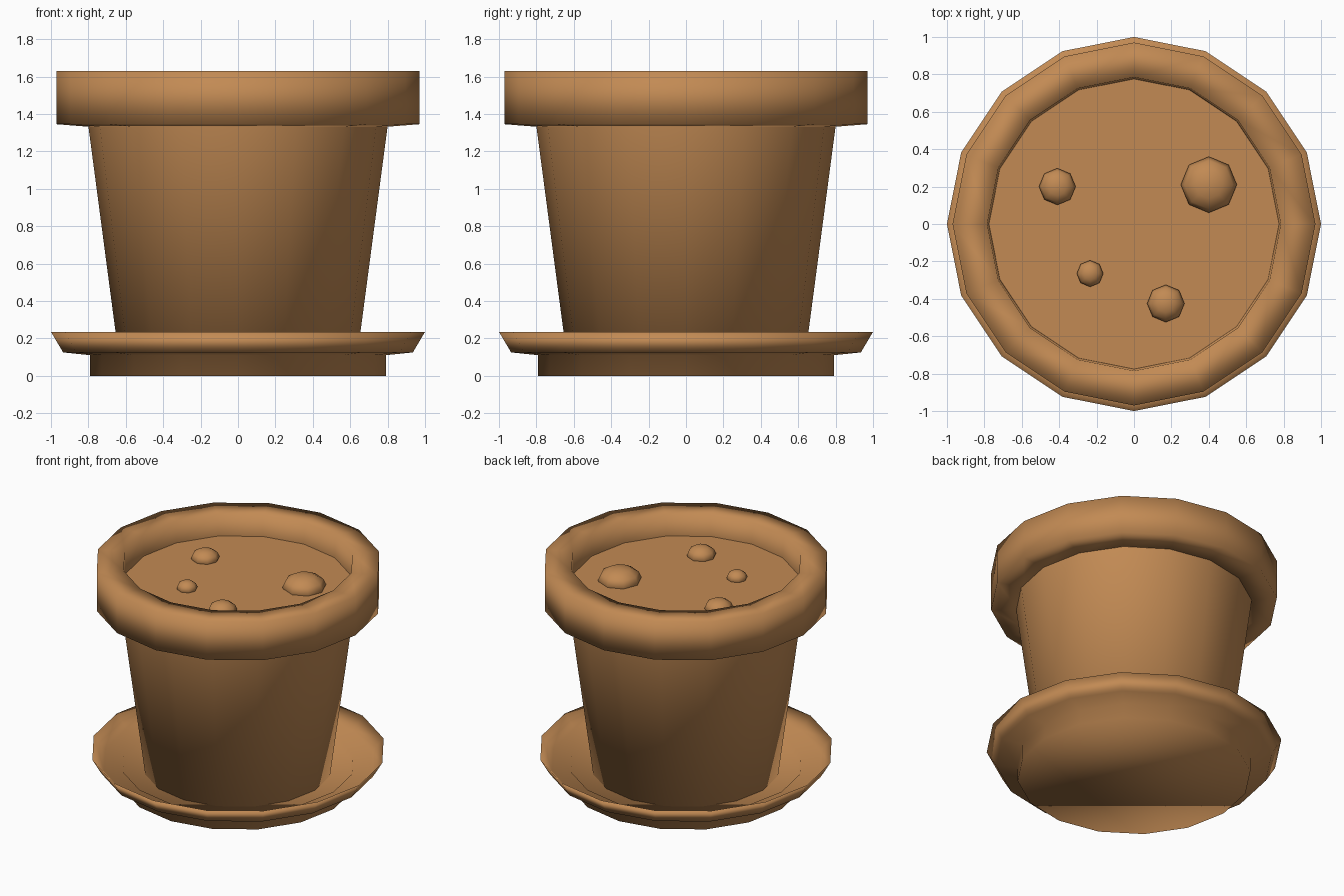
import bpy, bmesh, math

if "Cube" in bpy.data.objects:
    bpy.data.objects.remove(bpy.data.objects["Cube"])

SIDES = 16

clay = bpy.data.materials.new("terracotta")
clay.diffuse_color = (0.54, 0.255, 0.088, 1)
clay.use_nodes = True
clay.node_tree.nodes["Principled BSDF"].inputs["Base Color"].default_value = clay.diffuse_color


def finish(bm, name, smooth=True):
    bmesh.ops.recalc_face_normals(bm, faces=bm.faces)
    for f in bm.faces:
        f.smooth = smooth
    mesh = bpy.data.meshes.new(name)
    bm.to_mesh(mesh)
    bm.free()
    mesh.materials.append(clay)
    ob = bpy.data.objects.new(name, mesh)
    bpy.context.collection.objects.link(ob)
    return ob


def lathe(name, profile, closed=False, cap_start=False, cap_end=False, smooth=True):
    """Turn a (radius, height) profile around z."""
    bm = bmesh.new()
    rings = []
    for r, z in profile:
        rings.append([bm.verts.new((r * math.cos(2 * math.pi * i / SIDES),
                                    r * math.sin(2 * math.pi * i / SIDES), z))
                      for i in range(SIDES)])
    pairs = list(zip(rings, rings[1:]))
    if closed:
        pairs.append((rings[-1], rings[0]))
    for a, b in pairs:
        for i in range(SIDES):
            j = (i + 1) % SIDES
            bm.faces.new((a[i], a[j], b[j], b[i]))
    if cap_start:
        bm.faces.new(rings[0])
    if cap_end:
        bm.faces.new(rings[-1])
    return finish(bm, name, smooth)


# Saucer: foot, flared lip and sunken floor
lathe("saucer", [(0.79, 0), (0.79, 0.11), (0.935, 0.125), (1.0, 0.235),
                 (0.92, 0.145), (0.79, 0.13), (0.77, 0.10)],
      cap_start=True, cap_end=True)

# Tapered pot body standing on the saucer floor
lathe("pot_body", [(0.637, 0.10), (0.80, 1.335)], cap_start=True)

# Thick rim, with a soft look around its outer edge
lathe("pot_rim", [(0.78, 1.33), (0.97, 1.345), (0.97, 1.63), (0.785, 1.63), (0.775, 1.46)],
      closed=True)

# Soil surface
lathe("soil", [(0.78, 1.47)], cap_start=True, smooth=False)

# Pebbles half sunk in the soil: x, y, radius, half height
PEBBLES = [(0.40, 0.21, 0.15, 0.085), (-0.41, 0.20, 0.098, 0.06),
           (-0.235, -0.265, 0.071, 0.05), (0.17, -0.425, 0.10, 0.065)]
for n, (x, y, r, h) in enumerate(PEBBLES, 1):
    bm = bmesh.new()
    bmesh.ops.create_uvsphere(bm, u_segments=8, v_segments=6, radius=1)
    bmesh.ops.scale(bm, vec=(r, r, h), verts=bm.verts)
    bmesh.ops.translate(bm, vec=(x, y, 1.482), verts=bm.verts)
    finish(bm, f"pebble_{n}")
